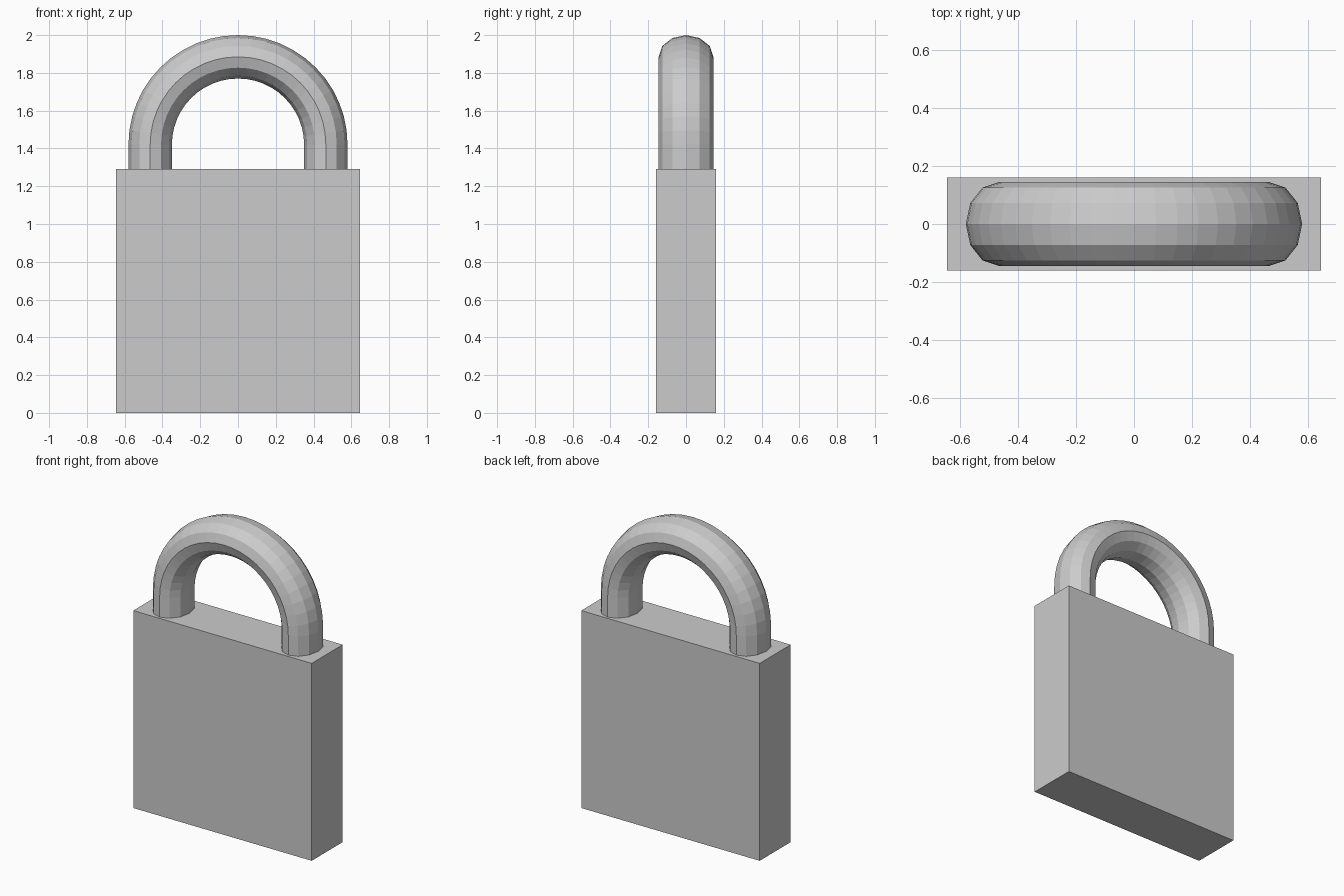
import bpy, bmesh
from math import sin, cos, pi

if "Cube" in bpy.data.objects:
    bpy.data.objects.remove(bpy.data.objects["Cube"])


def make_object(name, bm):
    bmesh.ops.recalc_face_normals(bm, faces=bm.faces)
    mesh = bpy.data.meshes.new(name)
    bm.to_mesh(mesh)
    bm.free()
    obj = bpy.data.objects.new(name, mesh)
    bpy.context.collection.objects.link(obj)
    return obj


# Lock body: plain block standing on the ground
BODY_W, BODY_D, BODY_H = 1.29, 0.32, 1.29
bm = bmesh.new()
bmesh.ops.create_cube(bm, size=1)
bmesh.ops.scale(bm, vec=(BODY_W, BODY_D, BODY_H), verts=bm.verts)
bmesh.ops.translate(bm, vec=(0, 0, BODY_H / 2), verts=bm.verts)
make_object("lock_body", bm)

# Shackle: 12-sided oval section swept up one leg, over the arch, down the other
SIDES, ARC_STEPS = 12, 24
ARC_R, ARC_Z = 0.465, 1.42
RADIUS_X, RADIUS_Y = 0.115, 0.145
LEG_BOTTOM = BODY_H - 0.01

# Path stations: angle around the arch and height of its centre
stations = [(0, LEG_BOTTOM)]
stations += [(pi * i / ARC_STEPS, ARC_Z) for i in range(ARC_STEPS + 1)]
stations += [(pi, LEG_BOTTOM)]

bm = bmesh.new()
rings = []
for angle, z in stations:
    ring = []
    for k in range(SIDES):
        t = 2 * pi * k / SIDES
        r = ARC_R + RADIUS_X * cos(t)
        ring.append(bm.verts.new((r * cos(angle), RADIUS_Y * sin(t), z + r * sin(angle))))
    rings.append(ring)
for a, b in zip(rings, rings[1:]):
    for k in range(SIDES):
        n = (k + 1) % SIDES
        bm.faces.new((a[k], a[n], b[n], b[k]))
bm.faces.new(rings[0])
bm.faces.new(rings[-1])
make_object("shackle", bm)
